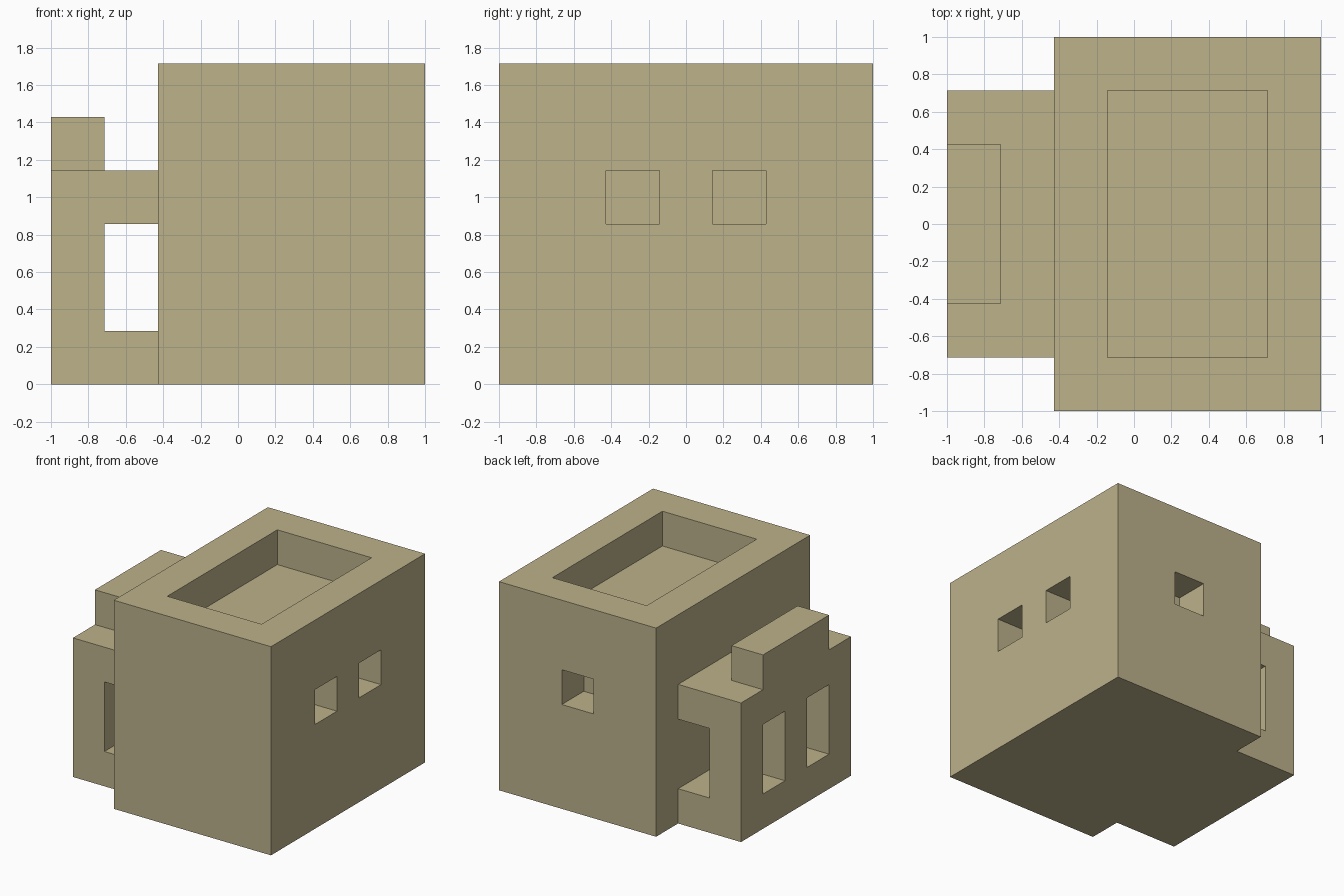
import bpy
import bmesh
from mathutils import Matrix, Vector

if "Cube" in bpy.data.objects:
    bpy.data.objects.remove(bpy.data.objects["Cube"], do_unlink=True)

U = 1 / 7  # building module: every size is a whole number of these

sandstone = bpy.data.materials.new("sandstone")
color = (0.51, 0.445, 0.26, 1)
sandstone.use_nodes = True
sandstone.diffuse_color = color
shader = sandstone.node_tree.nodes["Principled BSDF"]
shader.inputs["Base Color"].default_value = color
shader.inputs["Roughness"].default_value = 0.9


def box(name, x, y, z):
    """Box spanning the given (low, high) module ranges."""
    low, high = (Vector(c) * U for c in zip(x, y, z))
    bm = bmesh.new()
    bmesh.ops.create_cube(
        bm, size=1,
        matrix=Matrix.Translation((low + high) / 2) @ Matrix.Diagonal((*(high - low), 1)))
    mesh = bpy.data.meshes.new(name)
    bm.to_mesh(mesh)
    bm.free()
    mesh.materials.append(sandstone)
    obj = bpy.data.objects.new(name, mesh)
    bpy.context.collection.objects.link(obj)
    return obj


def cut(target, x, y, z):
    """Carve a box-shaped opening out of the target."""
    cutter = box("opening_cutter", x, y, z)
    cutter.hide_render = True
    mod = target.modifiers.new("opening", "BOOLEAN")
    mod.operation = "DIFFERENCE"
    mod.solver = "EXACT"
    mod.object = cutter
    bpy.context.view_layer.objects.active = target
    bpy.ops.object.modifier_apply(modifier=mod.name)
    bpy.data.objects.remove(cutter, do_unlink=True)


# Main block with sunken roof terrace
main_block = box("main_block", (-3, 7), (-7, 7), (0, 12))
cut(main_block, (-1, 5), (-5, 5), (10, 13))

# Window niches: one at the back, a pair on the +x side
cut(main_block, (1, 3), (5, 8), (6, 8))
for y in ((-3, -1), (1, 3)):
    cut(main_block, (5, 8), y, (6, 8))

# Side gallery: covered passage with two tall openings in its outer wall
gallery = box("side_gallery", (-7, -3), (-5, 5), (0, 8))
cut(gallery, (-5, -2), (-6, 6), (2, 6))
for y in ((-3, -1), (1, 3)):
    cut(gallery, (-8, -4), y, (2, 6))

# Raised parapet on the gallery roof
box("gallery_parapet", (-7, -5), (-3, 3), (8, 10))
